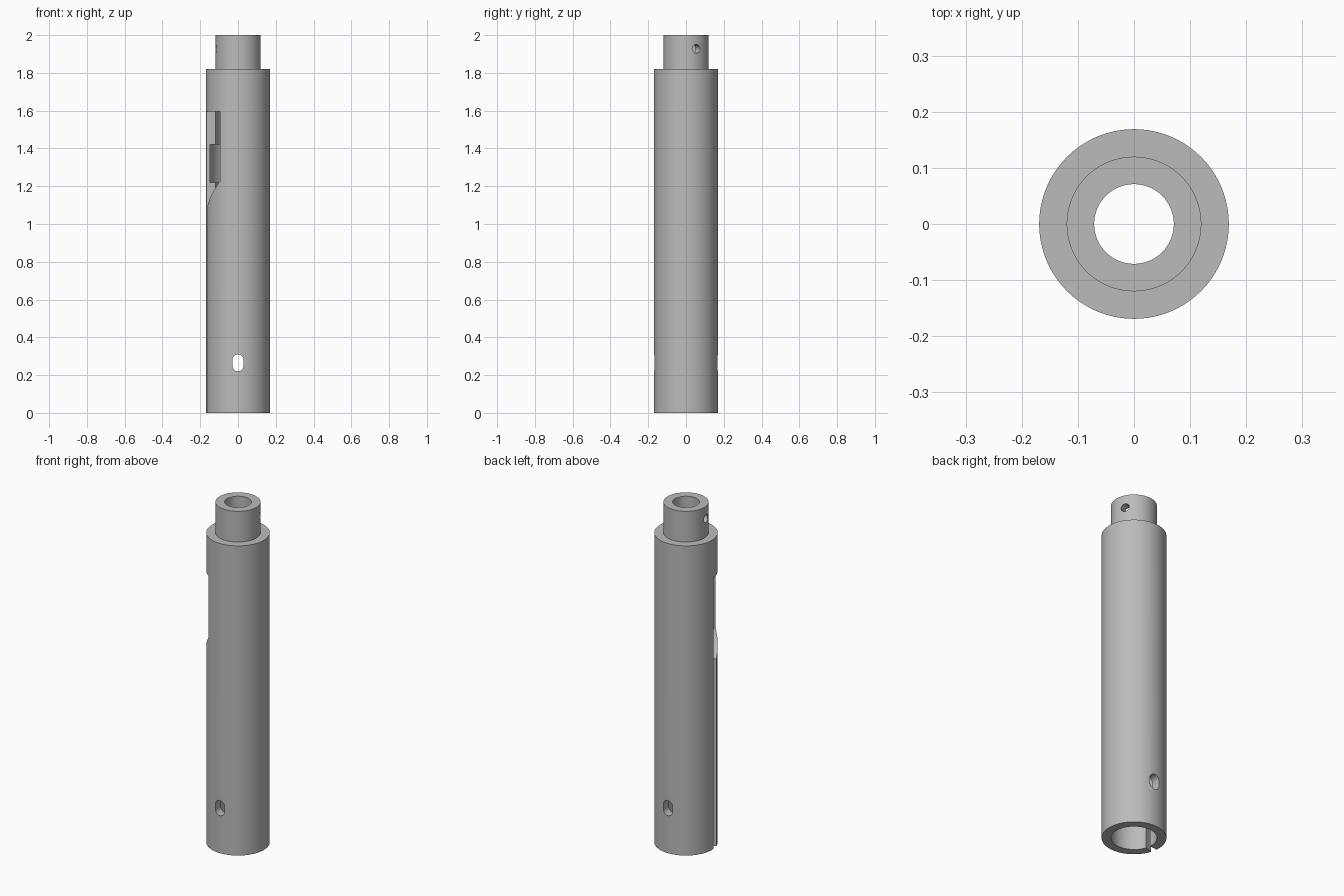
import bpy, bmesh
from math import cos, sin, radians, pi
from mathutils import Matrix, Vector

cube = bpy.data.objects.get("Cube")
if cube:
    bpy.data.objects.remove(cube)

steel = bpy.data.materials.new("grey_steel")
steel.use_nodes = True
GREY = (0.5, 0.5, 0.5, 1)
steel.diffuse_color = GREY
steel.node_tree.nodes["Principled BSDF"].inputs["Base Color"].default_value = GREY


def make_object(name, bm):
    bmesh.ops.recalc_face_normals(bm, faces=bm.faces)
    mesh = bpy.data.meshes.new(name)
    bm.to_mesh(mesh)
    bm.free()
    mesh.materials.append(steel)
    obj = bpy.data.objects.new(name, mesh)
    bpy.context.collection.objects.link(obj)
    return obj


def lathe(name, profile, steps=96):
    bm = bmesh.new()
    rings = [[bm.verts.new((r * cos(2 * pi * i / steps), r * sin(2 * pi * i / steps), z))
              for i in range(steps)] for r, z in profile]
    for a, b in zip(rings, rings[1:] + rings[:1]):
        for i in range(steps):
            j = (i + 1) % steps
            bm.faces.new((a[i], a[j], b[j], b[i]))
    return make_object(name, bm)


def prism(bm, outline, depth):
    """Extrude a closed outline along a vector."""
    near = [bm.verts.new(p) for p in outline]
    far = [bm.verts.new(Vector(p) + Vector(depth)) for p in outline]
    bm.faces.new(near)
    bm.faces.new(far[::-1])
    for i in range(len(near)):
        j = (i + 1) % len(near)
        bm.faces.new((near[i], near[j], far[j], far[i]))


# Tube with narrow neck, wide lower bore and an internal relief groove
body = lathe("tube_body", [
    (0.12, 0), (0.169, 0), (0.169, 1.82), (0.12, 1.82), (0.12, 2), (0.071, 2),
    (0.071, 1.65), (0.12, 1.65), (0.12, 1.42), (0.15, 1.42), (0.15, 1.22), (0.12, 1.22)])

cutters = []

# Rounded slot through front and back
bm = bmesh.new()
outline = []
for mid, start in ((0.28, 0), (0.25, pi)):
    for i in range(13):
        a = start + pi * i / 12
        outline.append((0.03 * cos(a), -0.3, mid + 0.03 * sin(a)))
prism(bm, outline, (0, 0.6, 0))
cutters.append(make_object("cross_slot_cutter", bm))

# Radial pin holes in the neck
for name, angle in (("left", 27), ("right", 188)):
    bm = bmesh.new()
    turn = Matrix.Rotation(radians(angle), 4, "Z")
    ring = [turn @ Vector((0.04, 0.023 * cos(2 * pi * i / 24), 1.927 + 0.023 * sin(2 * pi * i / 24)))
            for i in range(24)]
    prism(bm, ring, turn @ Vector((0.15, 0, 0)))
    cutters.append(make_object(name + "_pin_hole_cutter", bm))

# Keyway from the lower end, widening along a ramp into a side window
columns = [(186, -0.1), (192, -0.1), (198, -0.1)]
columns += [(198.05 + 38 * i / 12, 1.1 + 0.13 * i / 12) for i in range(13)]
bm = bmesh.new()
sections = []
for angle, low in columns:
    c, s = cos(radians(angle)), sin(radians(angle))
    sections.append([bm.verts.new((r * c, r * s, z))
                     for r, z in ((0.09, low), (0.21, low), (0.21, 1.595), (0.09, 1.595))])
for a, b in zip(sections, sections[1:]):
    for i in range(4):
        j = (i + 1) % 4
        bm.faces.new((a[i], a[j], b[j], b[i]))
bm.faces.new(sections[0])
bm.faces.new(sections[-1][::-1])
cutters.append(make_object("keyway_cutter", bm))

# Cut the openings
bpy.context.view_layer.objects.active = body
body.select_set(True)
for cutter in cutters:
    cutter.select_set(False)
    mod = body.modifiers.new(cutter.name, "BOOLEAN")
    mod.operation = "DIFFERENCE"
    mod.solver = "EXACT"
    mod.object = cutter
    bpy.ops.object.modifier_apply(modifier=mod.name)
for cutter in cutters:
    bpy.data.objects.remove(cutter)

bpy.ops.object.shade_smooth_by_angle(angle=radians(30))
